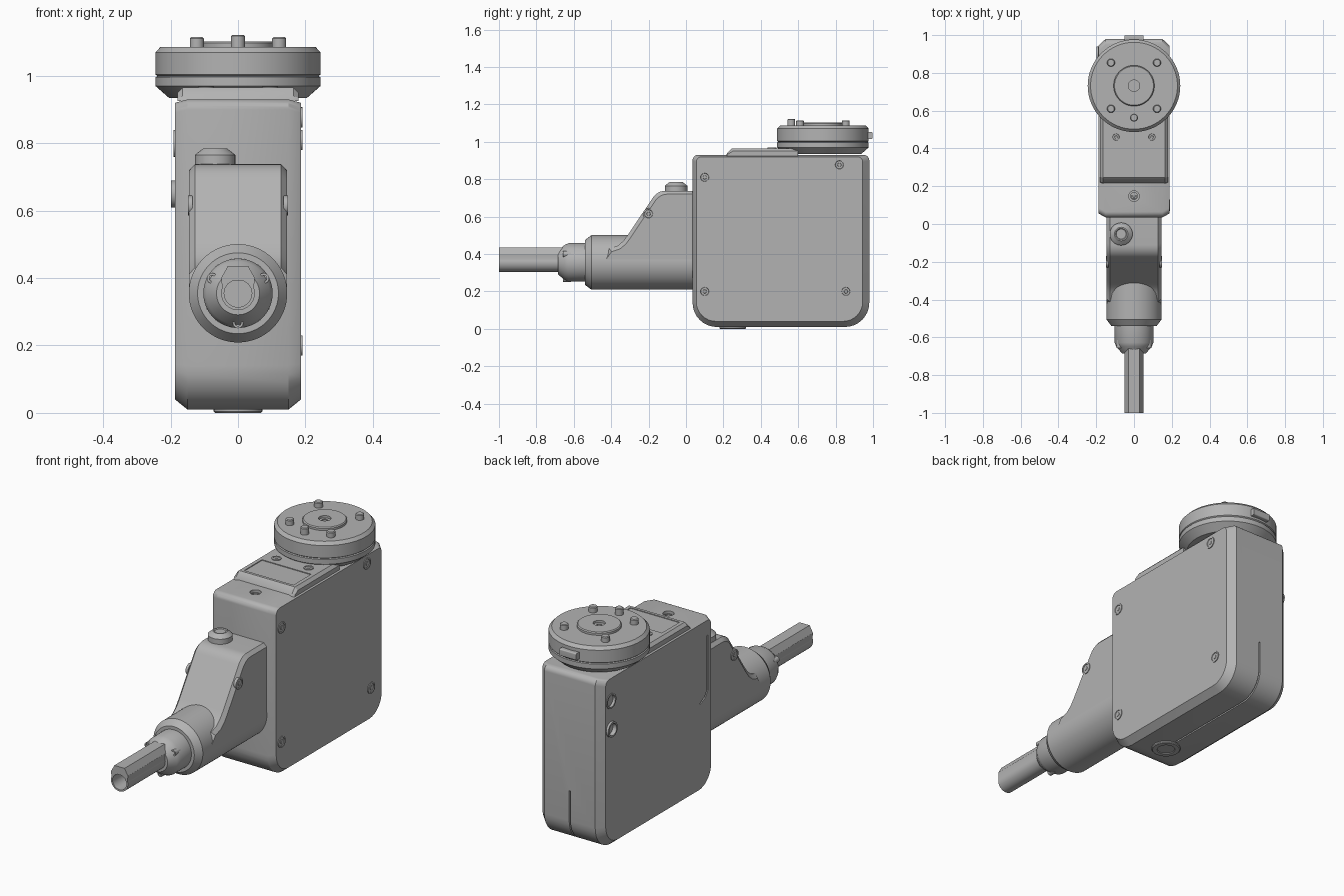
import bpy, bmesh, math
from mathutils import Vector

old = bpy.data.objects.get("Cube")
if old:
    bpy.data.objects.remove(old, do_unlink=True)

grey = bpy.data.materials.new("housing grey")
grey.use_nodes = True
colour = (0.45, 0.45, 0.45, 1)
grey.diffuse_color = colour
grey.node_tree.nodes["Principled BSDF"].inputs["Base Color"].default_value = colour

AXIS_Z = 0.355          # height of the arm axis
PLATE_Y = 0.732         # centre of the mounting flange
parts = []


def loft(name, rings):
    """Skin equal-length rings of points and cap both ends."""
    bm = bmesh.new()
    loops = [[bm.verts.new(p) for p in ring] for ring in rings]
    for a, b in zip(loops, loops[1:]):
        for i in range(len(a)):
            j = (i + 1) % len(a)
            bm.faces.new((a[i], a[j], b[j], b[i]))
    bm.faces.new(loops[0])
    bm.faces.new(loops[-1])
    bmesh.ops.recalc_face_normals(bm, faces=bm.faces)
    mesh = bpy.data.meshes.new(name)
    bm.to_mesh(mesh)
    bm.free()
    mesh.materials.append(grey)
    ob = bpy.data.objects.new(name, mesh)
    bpy.context.collection.objects.link(ob)
    parts.append(ob)
    return ob


def turned(name, profile, loc, axis, seg=48):
    """Lathe (radius, height) pairs about an axis."""
    rot = Vector(axis).to_track_quat('Z', 'Y')
    rings = []
    for r, h in profile:
        ring = [Vector((r * math.cos(t), r * math.sin(t), h))
                for t in (math.tau * i / seg for i in range(seg))]
        rings.append([rot @ p + Vector(loc) for p in ring])
    return loft(name, rings)


def slab(name, outline, x0, x1):
    """Extrude a y-z outline between two x positions."""
    return loft(name, [[(x, y, z) for y, z in outline] for x in (x0, x1)])


def arc(cy, cz, r, a0, a1, n=8):
    angles = [math.radians(a0 + (a1 - a0) * i / n) for i in range(n + 1)]
    return [(cy + r * math.cos(a), cz + r * math.sin(a)) for a in angles]


def rounded(y0, y1, z0, z1, rb, rt):
    return (arc(y0 + rb, z0 + rb, rb, 180, 270) + arc(y1 - rb, z0 + rb, rb, 270, 360)
            + arc(y1 - rt, z1 - rt, rt, 0, 90) + arc(y0 + rt, z1 - rt, rt, 90, 180))


def cut(target, cutter):
    mod = target.modifiers.new("cut", 'BOOLEAN')
    mod.operation, mod.solver, mod.object = 'DIFFERENCE', 'EXACT', cutter
    bpy.context.view_layer.objects.active = target
    bpy.ops.object.modifier_apply(modifier=mod.name)
    parts.remove(cutter)
    bpy.data.objects.remove(cutter, do_unlink=True)


def screw(name, loc, axis, r=0.03):
    turned(name, [(r, -.01), (r, .004), (r * .75, .004), (r * .7, .001),
                  (r * .35, .001), (r * .3, .003)], loc, axis, 20)


# Main body: rounded outline with chamfered sides
full = rounded(.035, .98, .01, .93, .13, .03)
side = rounded(.055, .945, .04, .92, .105, .03)
body = loft("body", [[(x, y, z) for y, z in ring] for x, ring in
                     ((-.187, side), (-.15, full), (.15, full), (.187, side))])

# Fine groove running under the body and up its back
groove = ([(.33, -.02), (1.01, -.02), (1.01, .3), (.97, .3)]
          + arc(.85, .14, .12, 0, -90) + [(.33, .02)])
cut(body, slab("groove_cutter", groove, -.004, .004))

# Hooked groove on the right side
hook = [(.09, .84), (.09, .55), (.11, .52), (.15, .5), (.15, .493),
        (.105, .512), (.082, .545), (.082, .84)]
cut(body, slab("hook_cutter", hook, -.22, -.18))

# Screw pocket in the top and connector sockets in the right side
cut(body, turned("pocket_cutter", [(.028, -.02), (.028, .05)], (0, .148, .93), (0, 0, 1), 24))
for z in (.8, .65):
    cut(body, turned("socket_cutter", [(.034, -.04), (.034, .05)],
                     (-.187, .9, z), (-1, 0, 0), 24))
for label, z, out in (("upper", .8, .004), ("lower", .65, .012)):
    turned(label + "_socket_rim", [(.04, -.01), (.04, out), (.031, out), (.031, -.035)],
           (-.187, .9, z), (-1, 0, 0), 32)
screw("top_pocket_screw", (0, .148, .915), (0, 0, 1), .02)

# Cover screws on the left side
for i, (y, z) in enumerate(((.1, .81), (.82, .877), (.1, .2), (.855, .2))):
    screw(f"cover_screw_{i}", (.187, y, z), (1, 0, 0))

# Raised top cover with an inset label panel
cover = [(.215, .925), (.22, .94), (.245, .965), (.6, .965), (.6, .925)]
lower_cover = [(.22, .925), (.225, .935), (.25, .95), (.6, .95), (.6, .925)]
top_cover = loft("top_cover", [[(x, y, z) for y, z in ring] for x, ring in
                 ((-.18, lower_cover), (-.165, cover), (.165, cover), (.18, lower_cover))])
panel = [(.26, .961), (.26, .98), (.41, .98), (.41, .961)]
cut(top_cover, slab("panel_cutter", panel, -.145, .145))
for s in (-1, 1):
    screw("cover_top_screw", (s * .095, .46, .965), (0, 0, 1), .024)

# Mounting flange: two stacked discs, hub, key and pins
up = (0, 0, 1)
turned("flange_lower", [(.205, .935), (.245, .97), (.245, .996), (.238, 1.0)],
       (0, PLATE_Y, 0), up, 64)
turned("flange_upper", [(.238, .998), (.245, 1.004), (.245, 1.07), (.23, 1.086)],
       (0, PLATE_Y, 0), up, 64)
turned("flange_hub", [(.108, 1.08), (.108, 1.097), (.103, 1.102), (.03, 1.102),
                      (.03, 1.09), (.015, 1.09), (.015, 1.07)], (0, PLATE_Y, 0), up)
slab("flange_key", rounded(.95, .998, 1.015, 1.052, .006, .006), -.05, .05)
pins = [(sx * .122, PLATE_Y + sy * .122, 1.115) for sx in (-1, 1) for sy in (-1, 1)]
pins.append((0, .563, 1.122))
for i, (x, y, top) in enumerate(pins):
    turned(f"flange_pin_{i}", [(.021, 1.08), (.021, top - .004), (.017, top)], (x, y, 0), up, 20)

# Arm: cylinder with a tall sloping shoulder on top
front = (0, -1, 0)
turned("arm_barrel", [(.146, -.06), (.146, .505), (.12, .54), (.103, .54), (.103, .53)],
       (0, 0, AXIS_Z), front, 64)
shoulder = ([(.05, AXIS_Z), (.05, .738)] + arc(-.11, .658, .08, 90, 148, 6)
            + [(-.31, .503), (-.335, .47), (-.365, .445), (-.41, .43), (-.44, AXIS_Z)])
shoulder_side = [(y + .012, z - .018) if z > AXIS_Z else (y, z) for y, z in shoulder]
loft("arm_shoulder", [[(x, y, z) for y, z in ring] for x, ring in
     ((-.145, shoulder_side), (-.128, shoulder), (.128, shoulder), (.145, shoulder_side))])
for s in (-1, 1):
    screw("shoulder_screw", (s * .145, -.2, .615), (s, 0, 0))

# Push button on the shoulder
turned("button", [(.06, .72), (.06, .765), (.052, .772), (.036, .784), (.03, .784), (.026, .78)],
       (-.068, -.053, 0), up, 32)

# Nozzle collar with three small screws
turned("nozzle_collar", [(.103, .52), (.103, .628), (.094, .648), (.064, .685), (.05, .685)],
       (0, 0, AXIS_Z), front)
for a in (30, 150, 270):
    c, s = math.cos(math.radians(a)), math.sin(math.radians(a))
    turned("collar_screw", [(.016, -.03), (.016, .012), (.009, .012), (.009, .004)],
           (.088 * c, -.645, AXIS_Z + .088 * s), front, 16)

# Handle tube: round below, tapered ridge above, bored at the end
ring = arc(0, 0, .05, 160, 380, 24)
section = ring + [(.05, .045), (.03, .081), (-.03, .081), (-.05, .045)]
bore = [(.041 * x / math.hypot(x, z), .041 * z / math.hypot(x, z)) for x, z in section]
loft("handle_tube", [[(x, y, AXIS_Z + z) for x, z in pts] for y, pts in
                     ((-.6, section), (-1, section), (-1, bore), (-.9, bore))])

# Foot under the body
turned("foot", [(.072, .02), (.072, .004), (.068, 0), (.045, 0), (.043, .004)],
       (0, .25, 0), up, 32)

bpy.ops.object.select_all(action='DESELECT')
for ob in parts:
    ob.select_set(True)
bpy.context.view_layer.objects.active = body
bpy.ops.object.shade_smooth_by_angle(angle=math.radians(30))
